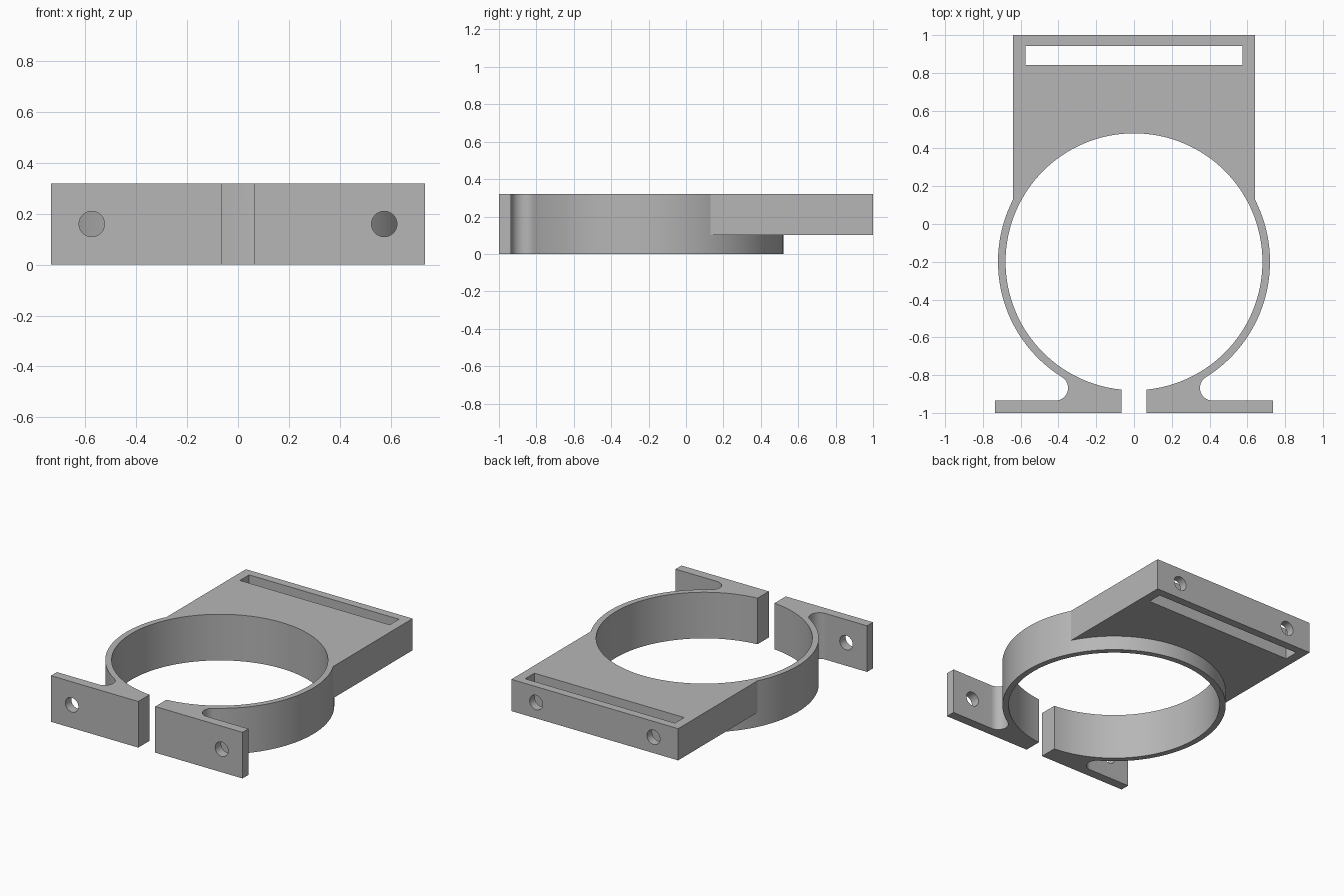
import bpy
import bmesh
from math import sin, cos, atan2, pi, sqrt, radians

if "Cube" in bpy.data.objects:
    bpy.data.objects.remove(bpy.data.objects["Cube"])

HEIGHT = 0.32
RING_Y, INNER, OUTER = -0.2, 0.68, 0.72
FLANGE_X, FLANGE_Y = 0.735, -0.935
FILLET = 0.067

grey = bpy.data.materials.new("plain grey")
grey.use_nodes = True
colour = (0.47, 0.47, 0.47, 1)
grey.diffuse_color = colour
grey.node_tree.nodes["Principled BSDF"].inputs["Base Color"].default_value = colour


def arc(cx, cy, r, start, end, steps):
    return [(cx + r * cos(start + (end - start) * i / steps),
             cy + r * sin(start + (end - start) * i / steps)) for i in range(steps + 1)]


def prism(name, outline, z0, z1):
    """Closed outline in x, y extruded from z0 to z1."""
    bm = bmesh.new()
    face = bm.faces.new([bm.verts.new((x, y, z0)) for x, y in outline])
    top = bmesh.ops.extrude_face_region(bm, geom=[face])["geom"]
    bmesh.ops.translate(bm, vec=(0, 0, z1 - z0),
                        verts=[v for v in top if isinstance(v, bmesh.types.BMVert)])
    bmesh.ops.recalc_face_normals(bm, faces=bm.faces)
    mesh = bpy.data.meshes.new(name)
    bm.to_mesh(mesh)
    bm.free()
    mesh.materials.append(grey)
    obj = bpy.data.objects.new(name, mesh)
    bpy.context.collection.objects.link(obj)
    return obj


def block(name, x0, x1, y0, y1, z0, z1):
    return prism(name, [(x0, y0), (x1, y0), (x1, y1), (x0, y1)], z0, z1)


def bolt_hole(name, x, y, z, length):
    """Round cutter lying along y."""
    obj = prism(name, arc(0, 0, 0.05, 0, 2 * pi, 40)[:-1], -length / 2, length / 2)
    obj.rotation_euler.x = pi / 2
    obj.location = (x, y, z)
    return obj


def combine(body, other, operation):
    other.hide_render = True
    bpy.context.view_layer.update()
    mod = body.modifiers.new(other.name, "BOOLEAN")
    mod.operation, mod.solver, mod.object = operation, "EXACT", other
    with bpy.context.temp_override(object=body, active_object=body):
        bpy.ops.object.modifier_apply(modifier=mod.name)
    bpy.data.objects.remove(other)


# Clamp: half outline of flange, fillet and ring, mirrored in x
fillet_y = FLANGE_Y + FILLET
fillet_x = sqrt((OUTER + FILLET) ** 2 - (fillet_y - RING_Y) ** 2)
tangent = atan2(fillet_y - RING_Y, fillet_x)
half = [(FLANGE_X, -1), (FLANGE_X, FLANGE_Y)]
half += arc(fillet_x, fillet_y, FILLET, 1.5 * pi, tangent + pi, 20)
half += arc(0, RING_Y, OUTER, tangent, pi / 2, 80)[1:]
outline = half + [(-x, y) for x, y in reversed(half[:-1])]
clamp = prism("clamp_bracket", outline, 0, HEIGHT)

# Mounting plate behind the ring
combine(clamp, block("plate", -0.64, 0.64, -0.1, 1, 0.1, HEIGHT), "UNION")

# Bore, clamp gap and strap slot
bore = prism("bore", arc(0, RING_Y, INNER, 0, 2 * pi, 128)[:-1], -0.1, 0.5)
combine(clamp, bore, "DIFFERENCE")
combine(clamp, block("gap", -0.065, 0.065, -1.1, -0.6, -0.1, 0.5), "DIFFERENCE")
combine(clamp, block("slot", -0.575, 0.575, 0.842, 0.943, -0.1, 0.5), "DIFFERENCE")

# Bolt holes in the flanges and the rear wall
for side in (-1, 1):
    combine(clamp, bolt_hole("flange_hole", side * 0.575, -0.97, 0.16, 0.12), "DIFFERENCE")
    combine(clamp, bolt_hole("rear_hole", side * 0.45, 0.97, 0.21, 0.12), "DIFFERENCE")

# Smooth curved walls, crisp corners
bpy.ops.object.select_all(action="DESELECT")
clamp.select_set(True)
bpy.context.view_layer.objects.active = clamp
bpy.ops.object.shade_smooth_by_angle(angle=radians(25))
